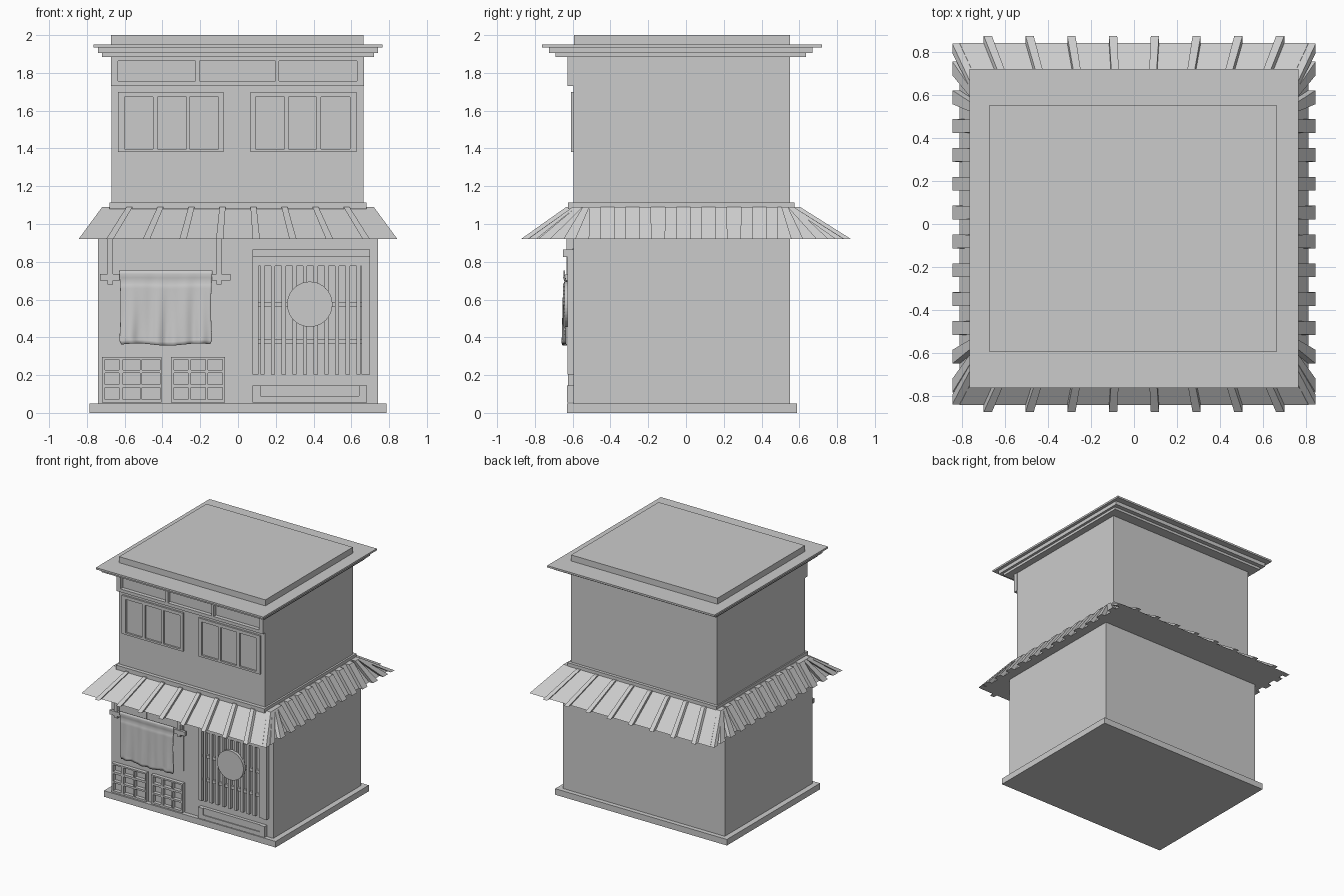
import bpy, bmesh, math

if "Cube" in bpy.data.objects:
    bpy.data.objects.remove(bpy.data.objects["Cube"])

grey = bpy.data.materials.new("plain_grey")
grey.diffuse_color = (0.6, 0.6, 0.6, 1)
grey.use_nodes = True
grey.node_tree.nodes["Principled BSDF"].inputs["Base Color"].default_value = grey.diffuse_color


def add_mesh(name, verts, faces):
    me = bpy.data.meshes.new(name)
    me.from_pydata(verts, [], faces)
    bm = bmesh.new()
    bm.from_mesh(me)
    bmesh.ops.recalc_face_normals(bm, faces=bm.faces)
    bm.to_mesh(me)
    bm.free()
    me.materials.append(grey)
    ob = bpy.data.objects.new(name, me)
    bpy.context.collection.objects.link(ob)
    return ob


HEX = [(0, 1, 2, 3), (4, 5, 6, 7), (0, 1, 5, 4), (1, 2, 6, 5), (2, 3, 7, 6), (3, 0, 4, 7)]


def boxes(name, items):
    """One object made of boxes (x0, x1, y0, y1, z0, z1)."""
    v, f = [], []
    for x0, x1, y0, y1, z0, z1 in items:
        n = len(v)
        v += [(x, y, z) for z in (z0, z1) for x, y in ((x0, y0), (x1, y0), (x1, y1), (x0, y1))]
        f += [tuple(i + n for i in q) for q in HEX]
    return add_mesh(name, v, f)


WALL = -0.595


def lattice(name, x0, x1, z0, z1, cols, rows, y):
    """Frame with openings; cols and rows list the opening intervals."""
    xs = [x0] + [c for p in cols for c in p] + [x1]
    zs = [z0] + [c for p in rows for c in p] + [z1]
    items = [(xs[i], xs[i + 1], y, WALL + .005, z0, z1) for i in range(0, len(xs), 2)]
    for a, b in cols:
        items += [(a, b, y, WALL + .005, zs[i], zs[i + 1]) for i in range(0, len(zs), 2)]
    return boxes(name, items)


# Main volumes
boxes("base_plinth", [(-.785, .785, -.63, .587, 0, .05)])
boxes("lower_storey", [(-.74, .74, WALL, .55, .05, 1.0)])
boxes("upper_storey", [(-.67, .665, WALL, .55, .95, 1.89)])
boxes("sill_band", [(-.68, .68, -.625, .575, 1.08, 1.115)])
boxes("cornice_lower", [(-.72, .72, -.69, .635, 1.885, 1.905)])
boxes("cornice_middle", [(-.74, .74, -.725, .67, 1.905, 1.935)])
boxes("cornice_top", [(-.765, .765, -.763, .72, 1.935, 1.95)])
boxes("roof_slab", [(-.673, .665, -.592, .55, 1.95, 2.0)])

# Skirt roof: sloped body
ZB, ZT = .92, 1.09
BX, BY, TX, TYF, TYB = .81, .84, .685, -.60, .57
add_mesh("skirt_roof", [(-BX, -BY, ZB), (BX, -BY, ZB), (BX, BY, ZB), (-BX, BY, ZB),
                        (-TX, TYF, ZT), (TX, TYF, ZT), (TX, TYB, ZT), (-TX, TYB, ZT)], HEX)

# Skirt roof: raised ribs, fanning at the corners
OFF = .034


def rib(bottom, top, along, out, wb, wt):
    v = []
    for d in (0, OFF):
        for (x, y, z), w, s in ((bottom, wb, -1), (bottom, wb, 1), (top, wt, 1), (top, wt, -1)):
            v.append((x + out[0] * d + along[0] * w * s / 2,
                      y + out[1] * d + along[1] * w * s / 2, z))
    return v


verts, faces = [], []


def put(v):
    n = len(verts)
    verts.extend(v)
    faces.extend(tuple(i + n for i in q) for q in HEX)


for i in range(8):
    x = (i - 3.5) * .194
    xt = x * TX / BX
    put(rib((x, -BY, ZB), (xt, TYF, ZT), (1, 0), (0, -1), .038, .032))
    put(rib((x, BY, ZB), (xt, TYB, ZT), (1, 0), (0, 1), .038, .032))
for k in range(-6, 6):
    y = .053 + .134 * k
    yt = y if abs(y) < .5 else math.copysign(.5 + (abs(y) - .5) * .25, y)
    for s in (-1, 1):
        put(rib((s * BX, y, ZB), (s * TX, yt, ZT), (0, 1), (s, 0), .064, .06 if abs(y) < .5 else .035))
# corner ribs
for s in (-1, 1):
    for yb, yt in ((-.815, TYF + .01), (.815, TYB - .01)):
        put(rib((s * BX, yb, ZB), (s * TX, yt, ZT), (0, 1), (s, 0), .045, .02))
add_mesh("skirt_roof_ribs", verts, faces)

# Upper front: frieze and windows
lattice("upper_frieze", -.672, .668, 1.73, 1.886,
        [(-.636, -.224), (-.203, .198), (.217, .63)], [(1.756, 1.862)], -.627)
lattice("upper_window_left", -.636, -.077, 1.38, 1.698,
        [(-.6, -.45), (-.425, -.272), (-.256, -.103)], [(1.396, 1.672)], -.61)
lattice("upper_window_right", .066, .628, 1.38, 1.698,
        [(.092, .245), (.267, .415), (.44, .593)], [(1.396, 1.672)], -.61)

# Lower front: panes and small lattices
boxes("lower_window_panes", [(-.70, -.414, -.602, -.59, .39, .87), (-.36, -.077, -.602, -.59, .39, .87)])
ROWS = [(.07, .135), (.15, .21), (.228, .283)]
lattice("lower_lattice_left", -.72, -.404, .055, .295,
        [(-.704, -.63), (-.61, -.52), (-.508, -.414)], ROWS, -.625)
lattice("lower_lattice_right", -.356, -.07, .055, .295,
        [(-.34, -.266), (-.25, -.171), (-.16, -.082)], ROWS, -.625)

# Slatted door
slats = [(.118 + i * .0565, .14 + i * .0565, -.622, -.59, .203, .78) for i in range(10)]
slats += [(.108, .655, -.612, -.59, z, z + .025) for z in (.365, .56)]
slats += [(.077, .108, -.628, -.59, .203, .825), (.655, .70, -.628, -.59, .203, .825),
          (.108, .655, -.628, -.59, .778, .825)]
boxes("slatted_door", slats)
boxes("door_lintel", [(.077, .70, -.65, -.59, .825, .865)])
boxes("front_bench", [(.077, .683, -.622, -.59, .055, .145), (.077, .12, -.63, -.59, .055, .145),
                      (.64, .683, -.63, -.59, .055, .145), (.12, .64, -.63, -.59, .055, .09)])

# Round door sign
N = 40
ring = [(.38 + .12 * math.cos(2 * math.pi * i / N), .575 + .12 * math.sin(2 * math.pi * i / N)) for i in range(N)]
add_mesh("round_sign", [(x, y, z) for y in (-.643, -.615) for x, z in ring],
         [tuple(range(N)), tuple(range(N, 2 * N))] +
         [(i, (i + 1) % N, N + (i + 1) % N, N + i) for i in range(N)])

# Curtain rod with hangers
boxes("curtain_rod", [(-.73, -.04, -.638, -.615, .70, .735)])
boxes("curtain_hangers", [(x, x + .028, -.632, -.59, .68, .94) for x in (-.69, -.115)])

# Hanging curtain with soft folds
NX, NZ = 48, 20
cv = []
for j in range(NZ + 1):
    t = j / NZ                                  # 0 at top, 1 at hem
    for i in range(NX + 1):
        u = i / NX
        half = .247 - .008 * math.sin(math.pi * t) - .012 * max(0, (t - .93) / .07) ** 2
        x = -.382 + (u * 2 - 1) * half
        hem = .006 * math.sin(9 * u) * t
        y = -.645 + .006 * t * math.sin(u * 24 + 2 * t) + .004 * t * math.sin(u * 41)
        if abs(t - .17) < .03:                  # tuck under the rod
            y += .007
        cv.append((x, y, .755 - .393 * t + hem))
W = NX + 1
curtain = add_mesh("curtain", cv, [(j * W + i, j * W + i + 1, (j + 1) * W + i + 1, (j + 1) * W + i)
                                   for j in range(NZ) for i in range(NX)])
curtain.data.shade_smooth()
mod = curtain.modifiers.new("thickness", 'SOLIDIFY')
mod.thickness = .008
mod.offset = 0
